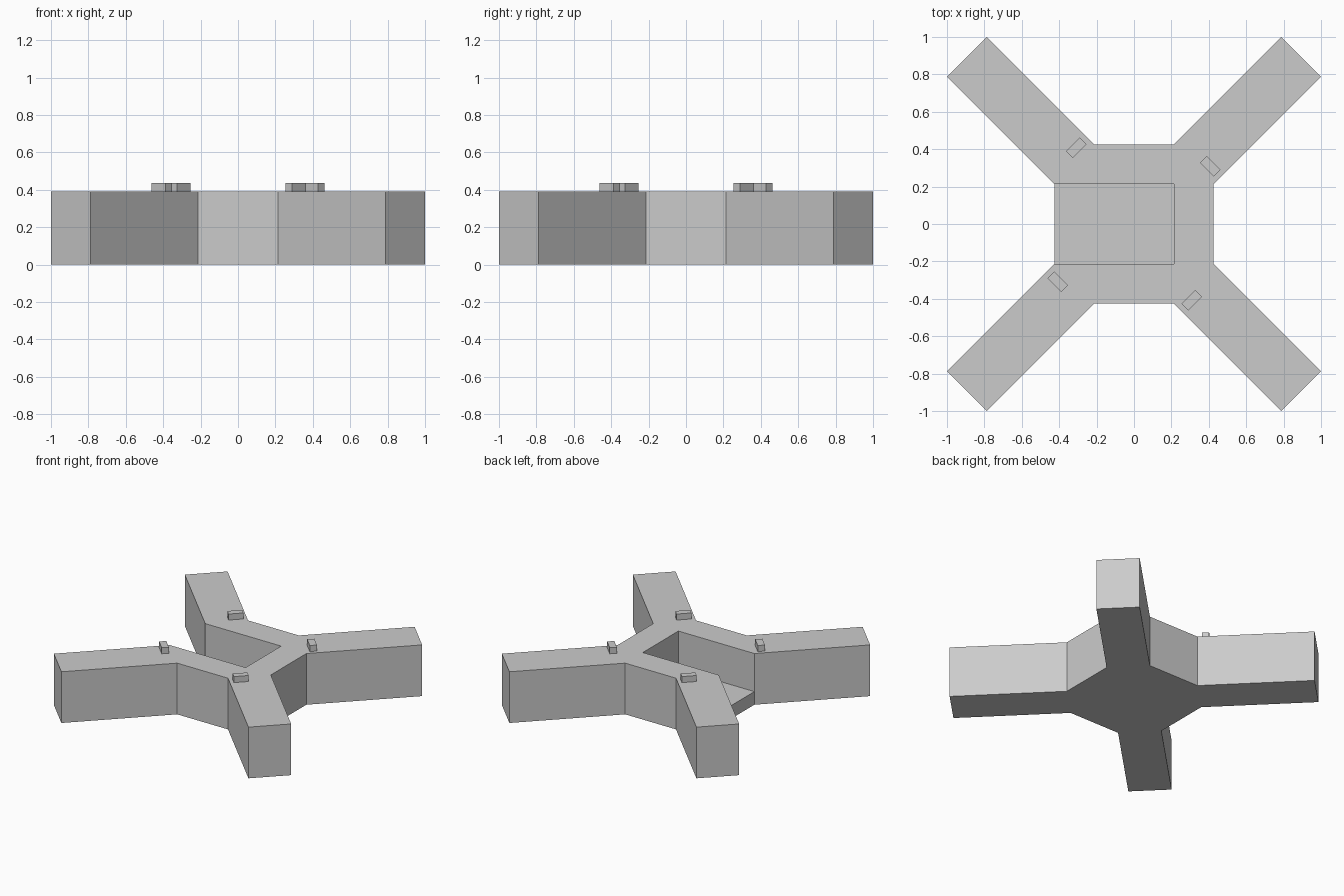
import bpy, bmesh
from math import radians
from mathutils import Matrix, Vector

if "Cube" in bpy.data.objects:
    bpy.data.objects.remove(bpy.data.objects["Cube"])

HEIGHT, FLOOR = 0.39, 0.10      # top of the walls, floor of the open bay
A, B, TIP = 0.426, 0.214, 0.788  # hub corner offsets and arm tip offset

def finish(bm, name):
    bmesh.ops.remove_doubles(bm, verts=bm.verts, dist=1e-5)
    bmesh.ops.recalc_face_normals(bm, faces=bm.faces)
    mesh = bpy.data.meshes.new(name)
    bm.to_mesh(mesh)
    bm.free()
    obj = bpy.data.objects.new(name, mesh)
    bpy.context.collection.objects.link(obj)
    return obj

def cap(bm, pts, z):
    bm.faces.new([bm.verts.new((x, y, z)) for x, y in pts])

def walls(bm, pts, z0, z1):
    for (x0, y0), (x1, y1) in zip(pts, pts[1:] + pts[:1]):
        bm.faces.new([bm.verts.new(c) for c in
                      ((x0, y0, z0), (x1, y1, z0), (x1, y1, z1), (x0, y0, z1))])

# Four-armed outline, one arm repeated by quarter turns
outline = []
arm = [(A, B), (1.0, TIP), (TIP, 1.0), (B, A)]
for k in range(4):
    rot = Matrix.Rotation(radians(90 * k), 2)
    outline += [tuple(rot @ Vector(p)) for p in arm]

# The upper outline has a square bay open on the -x side
bay = [(B, B), (B, -B)]
i = 8                            # the -x edge runs from index 7 to index 8
upper = outline[:i] + bay + outline[i:]

# Body: full slab below, open-sided walls above
bm = bmesh.new()
cap(bm, outline, 0)
walls(bm, outline, 0, FLOOR)
walls(bm, upper, FLOOR, HEIGHT)
cap(bm, upper, HEIGHT)
cap(bm, [outline[7], bay[0], bay[1], outline[8]], FLOOR)
finish(bm, "cross_body")

# Small block on the root of each arm
for k in range(4):
    bm = bmesh.new()
    m = (Matrix.Rotation(radians(90 * k), 4, 'Z')
         @ Matrix.Translation((0.408, 0.308, HEIGHT + 0.023))
         @ Matrix.Rotation(radians(-45), 4, 'Z')
         @ Matrix.Diagonal((0.104, 0.05, 0.046, 1)))
    bmesh.ops.create_cube(bm, size=1, matrix=m)
    finish(bm, f"top_block_{k + 1}")
